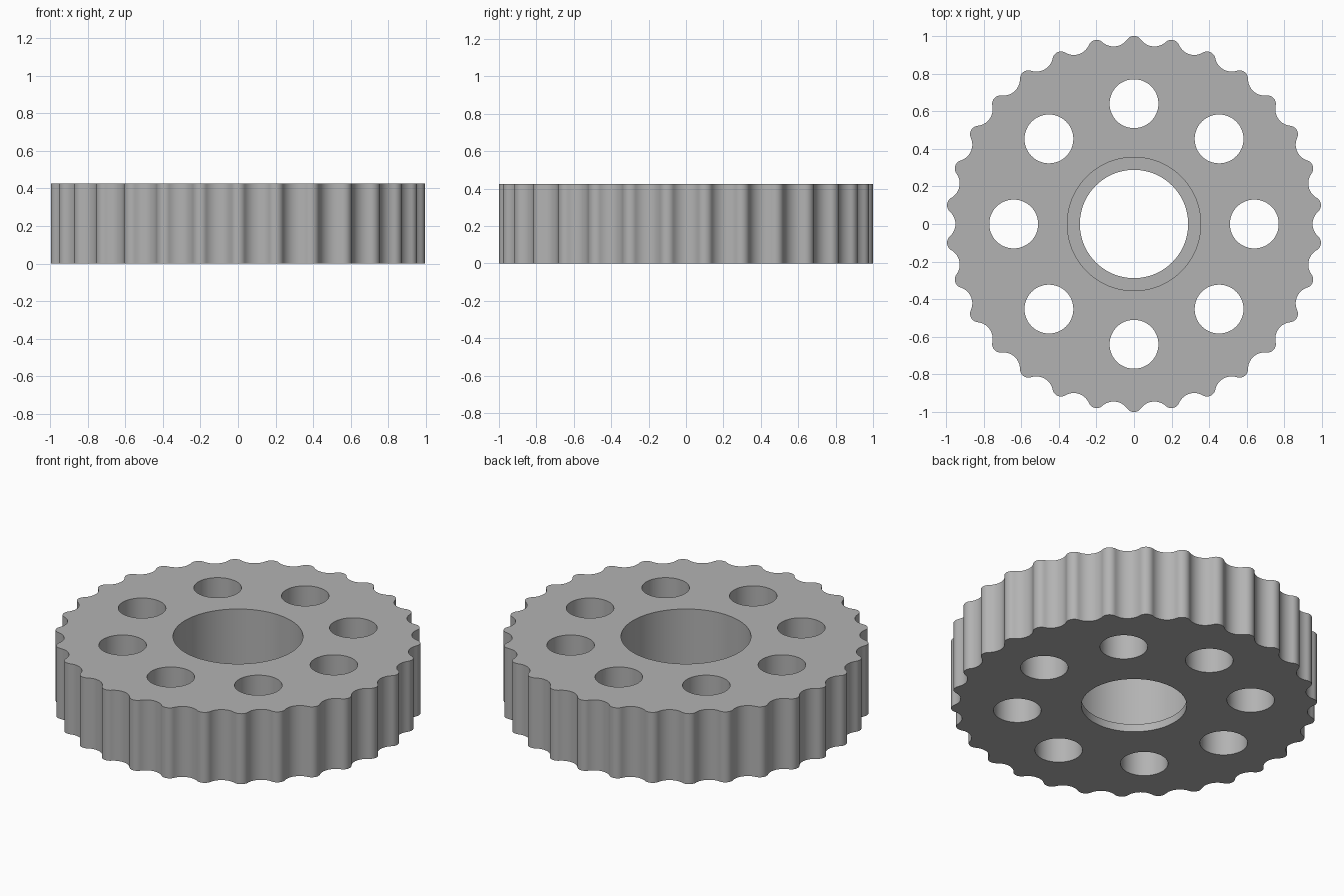
import bpy, bmesh
from math import sin, cos, pi, radians, atan2, hypot
from mathutils import Vector, Matrix

HEIGHT = 0.425
TEETH = 30
PITCH = 2 * pi / TEETH
TIP_R, ROOT = 0.045, 0.95
LIP_R, BORE_R, LIP_H = 0.288, 0.355, 0.047
HOLES, HOLE_R, HOLE_RING = 8, 0.13, 0.64

cube = bpy.data.objects.get("Cube")
if cube:
    bpy.data.objects.remove(cube, do_unlink=True)

steel = bpy.data.materials.new("grey_steel")
steel.use_nodes = True
colour = (0.45, 0.45, 0.45, 1)
steel.diffuse_color = colour
steel.node_tree.nodes["Principled BSDF"].inputs["Base Color"].default_value = colour


def make_object(name, bm):
    mesh = bpy.data.meshes.new(name)
    bmesh.ops.recalc_face_normals(bm, faces=bm.faces)
    bm.to_mesh(mesh)
    bm.free()
    mesh.materials.append(steel)
    obj = bpy.data.objects.new(name, mesh)
    bpy.context.collection.objects.link(obj)
    return obj


def arc(centre, radius, start, end, steps):
    return [centre + radius * Vector((cos(a), sin(a)))
            for a in (start + (end - start) * i / steps for i in range(steps + 1))]


def half_tooth():
    """Round tip blending into a round root, from tip centre to root centre."""
    tip = Vector((0, 1 - TIP_R))
    low, high = 0.01, 0.5
    for _ in range(40):  # root radius that touches the tip circle
        r = (low + high) / 2
        root = (ROOT + r) * Vector((sin(PITCH / 2), cos(PITCH / 2)))
        if (root - tip).length > TIP_R + r:
            low = r
        else:
            high = r
    d = root - tip
    slope = atan2(d.y, d.x)
    crest = arc(tip, TIP_R, pi / 2, slope, 6)
    valley = arc(root, r, slope - pi, -pi / 2 - PITCH / 2, 7)
    return crest + valley[1:]


# Toothed blank
half = half_tooth()
tooth = [Vector((-p.x, p.y)) for p in reversed(half[1:])] + half[:-1]
bm = bmesh.new()
outline = []
for i in range(TEETH):
    turn = Matrix.Rotation(-i * PITCH, 2)
    outline += [bm.verts.new((*(turn @ p), 0)) for p in tooth]
base = bm.faces.new(outline)
extruded = bmesh.ops.extrude_face_region(bm, geom=[base], use_keep_orig=True)
top = [v for v in extruded["geom"] if isinstance(v, bmesh.types.BMVert)]
bmesh.ops.translate(bm, verts=top, vec=(0, 0, HEIGHT))
wheel = make_object("toothed_wheel", bm)


def cylinder(bm, x, y, radius, bottom, segments):
    depth = HEIGHT + 0.1 - bottom
    bmesh.ops.create_cone(bm, cap_ends=True, segments=segments, radius1=radius,
                          radius2=radius, depth=depth,
                          matrix=Matrix.Translation((x, y, bottom + depth / 2)))


# Cutters: through bore with ring of holes, and the wider recess above the lip
through = bmesh.new()
cylinder(through, 0, 0, LIP_R, -0.1, 96)
for i in range(HOLES):
    a = 2 * pi * i / HOLES
    cylinder(through, HOLE_RING * cos(a), HOLE_RING * sin(a), HOLE_R, -0.1, 48)
recess = bmesh.new()
cylinder(recess, 0, 0, BORE_R, LIP_H, 96)
cutters = [make_object("hole_cutter", through), make_object("recess_cutter", recess)]
for cutter in cutters:
    cutter.hide_render = True
    mod = wheel.modifiers.new(cutter.name, 'BOOLEAN')
    mod.operation = 'DIFFERENCE'
    mod.solver = 'EXACT'
    mod.object = cutter

# Bake the cuts and drop the cutters
bpy.context.view_layer.update()
cut = wheel.evaluated_get(bpy.context.evaluated_depsgraph_get())
mesh = bpy.data.meshes.new_from_object(cut)
wheel.modifiers.clear()
wheel.data = mesh
for cutter in cutters:
    bpy.data.objects.remove(cutter, do_unlink=True)

bpy.ops.object.select_all(action='DESELECT')
wheel.select_set(True)
bpy.context.view_layer.objects.active = wheel
bpy.ops.object.shade_smooth_by_angle(angle=radians(30))
